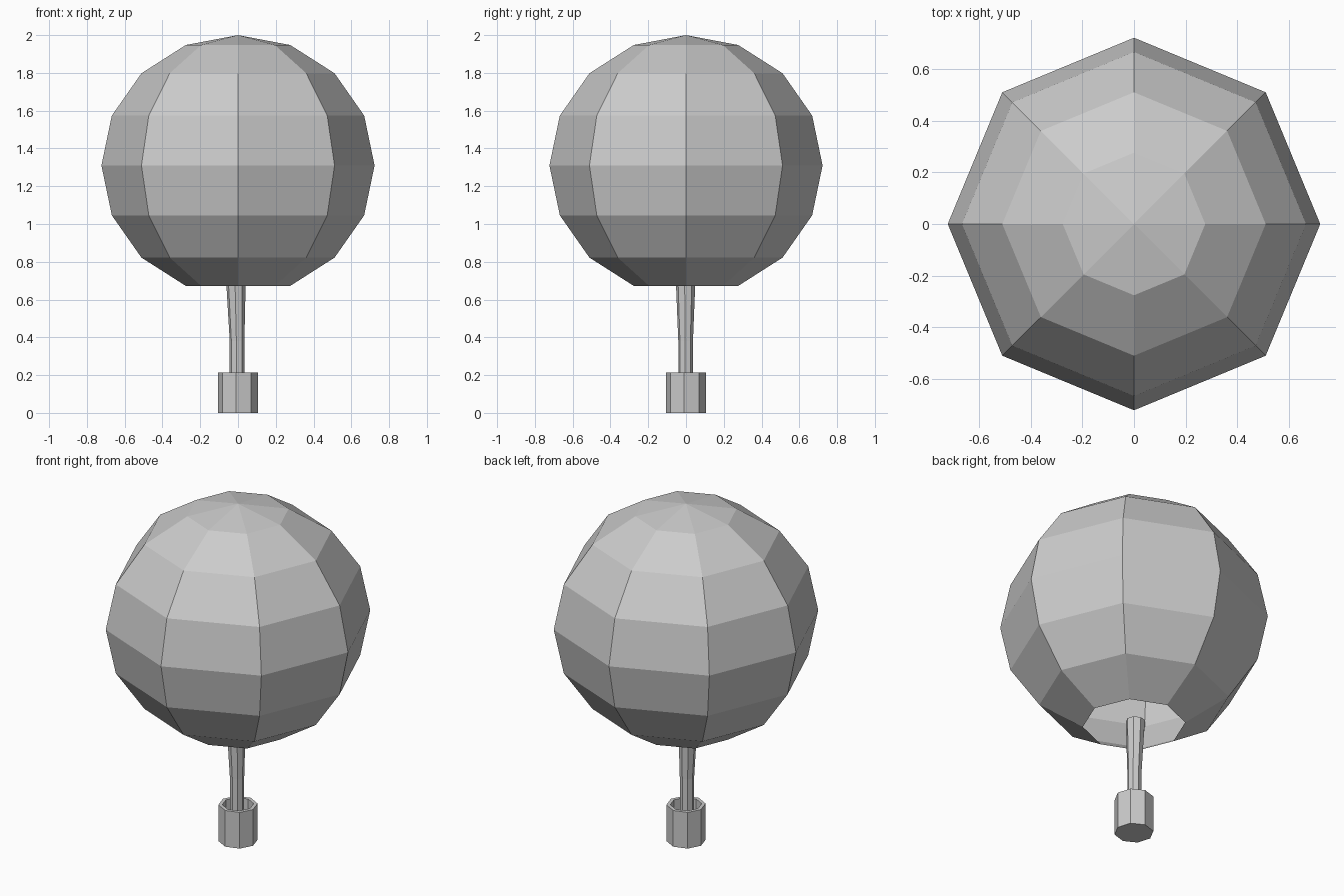
import bpy, bmesh
from math import cos, sin, pi, radians

cube = bpy.data.objects.get("Cube")
if cube:
    bpy.data.objects.remove(cube, do_unlink=True)

grey = bpy.data.materials.new("plain grey")
grey.use_nodes = True
COLOUR = (0.6, 0.6, 0.6, 1)
grey.diffuse_color = COLOUR
grey.node_tree.nodes["Principled BSDF"].inputs["Base Color"].default_value = COLOUR


def lathe(name, rings, sides=8, turn=0, cap_start=False, cap_end=False):
    """Skin a stack of polygon rings given as (radius, z, centre x, centre y)."""
    bm = bmesh.new()
    loops = []
    for r, z, cx, cy in rings:
        angles = [turn + 2 * pi * i / sides for i in range(sides)]
        loops.append([bm.verts.new((cx + r * cos(a), cy + r * sin(a), z)) for a in angles])
    for low, high in zip(loops, loops[1:]):
        for i in range(sides):
            j = (i + 1) % sides
            bm.faces.new((low[i], low[j], high[j], high[i]))
    if cap_start:
        bm.faces.new(loops[0][::-1])
    if cap_end:
        bm.faces.new(loops[-1])
    bmesh.ops.remove_doubles(bm, verts=bm.verts, dist=1e-5)
    mesh = bpy.data.meshes.new(name)
    bm.to_mesh(mesh)
    bm.free()
    mesh.materials.append(grey)
    obj = bpy.data.objects.new(name, mesh)
    bpy.context.collection.objects.link(obj)
    return obj


# Envelope: faceted sphere with the lowest ring of faces left open
R, CENTRE = 0.723, 1.31
steps = [pi * k / 8 for k in range(1, 9)]
lathe("envelope", [(R * sin(t), CENTRE - 0.69 * cos(t), 0, 0) for t in steps])

# Stem: slim tapered column, leaning slightly at the top
lathe("stem", [(0.039, 0.02, -0.005, -0.002), (0.039, 0.38, -0.005, -0.002),
               (0.052, 0.70, -0.011, -0.002)], turn=radians(-5.4),
      cap_start=True, cap_end=True)

# Basket: hollow octagonal cup with a thick rim
lathe("basket", [(0.106, 0, 0, 0), (0.106, 0.215, 0, 0),
                 (0.085, 0.215, 0, 0), (0.085, 0.02, 0, 0)],
      turn=radians(-5.4), cap_start=True, cap_end=True)
